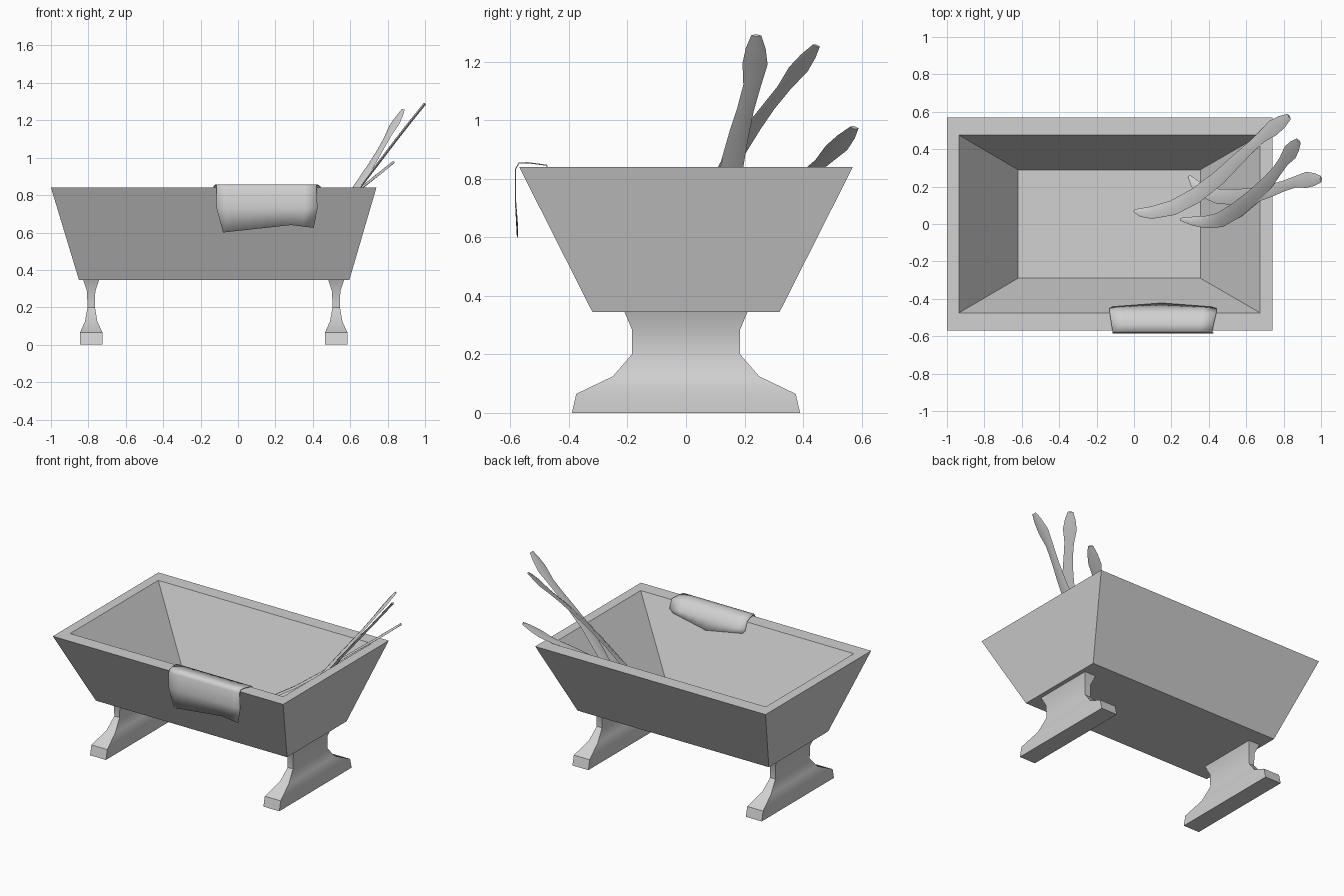
import bpy
import math
from mathutils import Vector

if "Cube" in bpy.data.objects:
    bpy.data.objects.remove(bpy.data.objects["Cube"], do_unlink=True)

# One plain grey for everything
grey = bpy.data.materials.new("plain_grey")
grey.use_nodes = True
color = (0.64, 0.64, 0.64, 1)
grey.diffuse_color = color
grey.node_tree.nodes["Principled BSDF"].inputs["Base Color"].default_value = color


def build(name, verts, faces, smooth_angle=None):
    mesh = bpy.data.meshes.new(name)
    mesh.from_pydata([tuple(v) for v in verts], [], faces)
    mesh.materials.append(grey)
    mesh.update()
    obj = bpy.data.objects.new(name, mesh)
    bpy.context.collection.objects.link(obj)
    if smooth_angle:
        mesh.shade_smooth()
        mesh.set_sharp_from_angle(angle=math.radians(smooth_angle))
    return obj


def loft(name, rings, smooth_angle=None):
    """Skin a stack of equal closed rings and cap both ends."""
    n = len(rings[0])
    verts = [v for ring in rings for v in ring]
    faces = [tuple(reversed(range(n)))]
    for r in range(len(rings) - 1):
        for i in range(n):
            a, b = r * n + i, r * n + (i + 1) % n
            faces.append((a, b, b + n, a + n))
    faces.append(tuple(range(len(verts) - n, len(verts))))
    return build(name, verts, faces, smooth_angle)


def rectangle(x0, x1, half_y, z):
    return [(x0, -half_y, z), (x1, -half_y, z), (x1, half_y, z), (x0, half_y, z)]


# Flared trough: outside walls, flat rim, inside walls and floor
loft("trough", [
    rectangle(-0.85, 0.595, 0.32, 0.345),
    rectangle(-1.0, 0.74, 0.57, 0.84),
    rectangle(-0.935, 0.675, 0.475, 0.84),
    rectangle(-0.62, 0.355, 0.29, 0.38),
])

# Pedestal legs: (height, half depth, half thickness)
leg_profile = [(0, 0.39, 0.06), (0.065, 0.375, 0.06), (0.125, 0.25, 0.033),
               (0.2, 0.185, 0.02), (0.285, 0.185, 0.022), (0.345, 0.21, 0.042)]
for name, x in (("right_leg", -0.785), ("left_leg", 0.525)):
    loft(name, [rectangle(x - t, x + t, d, z) for z, d, t in leg_profile], 40)

# Cloth draped over the front rim: (y, z, left edge, right edge)
drape = [(-0.578, 0.62, -0.08, 0.405), (-0.585, 0.73, -0.115, 0.425),
         (-0.584, 0.835, -0.115, 0.42), (-0.572, 0.855, -0.115, 0.42),
         (-0.54, 0.857, -0.12, 0.425), (-0.475, 0.848, -0.13, 0.44),
         (-0.45, 0.79, -0.13, 0.44), (-0.422, 0.73, -0.115, 0.41)]
columns = 8
cloth_verts = []
for row, (y, z, x0, x1) in enumerate(drape):
    for c in range(columns + 1):
        t = c / columns
        hem = 0
        if row == 0:  # uneven lower hem
            hem = -0.02 + 0.04 * min(t / 0.75, 1) - 0.015 * max(t - 0.75, 0) / 0.25
        elif row == len(drape) - 1:
            y = drape[-1][0] - 0.02 * abs(2 * t - 1)
            hem = 0.04 * abs(2 * t - 1)
        cloth_verts.append((x0 + (x1 - x0) * t, y, z + hem))
w = columns + 1
cloth_faces = [(r * w + c, r * w + c + 1, r * w + c + w + 1, r * w + c + w)
               for r in range(len(drape) - 1) for c in range(columns)]
cloth = build("cloth", cloth_verts, cloth_faces, 80)
solid = cloth.modifiers.new("thickness", "SOLIDIFY")
solid.thickness = 0.004


def spline(points, t):
    """Smooth curve through the points, t from 0 to 1."""
    s = t * (len(points) - 1)
    i = min(int(s), len(points) - 2)
    u = s - i
    p1, p2 = points[i], points[i + 1]
    p0 = points[i - 1] if i else 2 * p1 - p2
    p3 = points[i + 2] if i + 2 < len(points) else 2 * p2 - p1
    return (p1 + (p2 - p0) * u / 2 + (2 * p0 - 5 * p1 + 4 * p2 - p3) * u ** 2 / 2
            + (3 * (p1 - p2) + p3 - p0) * u ** 3 / 2)


# Curved flat blades leaning out of one corner: (share of length, half width)
blade_width = [(0, 0.008), (0.08, 0.024), (0.17, 0.033), (0.3, 0.04), (0.42, 0.042),
               (0.54, 0.04), (0.65, 0.034), (0.73, 0.029), (0.81, 0.03),
               (0.89, 0.043), (0.95, 0.034), (1, 0.017)]


def blade(name, path, across):
    points = [Vector(p) for p in path]
    rings = []
    for t, half in blade_width:
        tangent = (spline(points, min(t + 0.02, 1)) - spline(points, max(t - 0.02, 0))).normalized()
        side = Vector(across)
        if t < 0.5:  # lower part lies flat, so its width follows the bend
            flat = tangent.cross(Vector((0, 0, 1))).normalized()
            if flat.dot(side) < 0:
                flat.negate()
            side = side.lerp(flat, 1 - 2 * t)
        side = (side - tangent * side.dot(tangent)).normalized()
        normal = tangent.cross(side) * 0.007
        p = spline(points, t)
        rings.append([p + side * half, p + normal, p - side * half, p - normal])
    loft(name, rings, 50)


blade("back_blade", [(0, 0.07, 0.42), (0.09, 0.06, 0.45), (0.24, 0.1, 0.52),
                     (0.41, 0.21, 0.63), (0.57, 0.36, 0.77), (0.7, 0.48, 0.87),
                     (0.83, 0.575, 0.975)], (0.65, -0.7, 0.3))
blade("middle_blade", [(0.25, 0.025, 0.42), (0.38, 0.01, 0.5), (0.48, 0.03, 0.61),
                       (0.62, 0.13, 0.82), (0.73, 0.24, 0.99), (0.81, 0.35, 1.13),
                       (0.88, 0.445, 1.255)], (0.7, -0.6, 0.3))
blade("left_blade", [(0.295, 0.255, 0.41), (0.36, 0.18, 0.46), (0.47, 0.145, 0.58),
                     (0.62, 0.15, 0.8), (0.75, 0.185, 0.97), (0.88, 0.23, 1.14),
                     (1.0, 0.24, 1.29)], (0, 1, 0))
